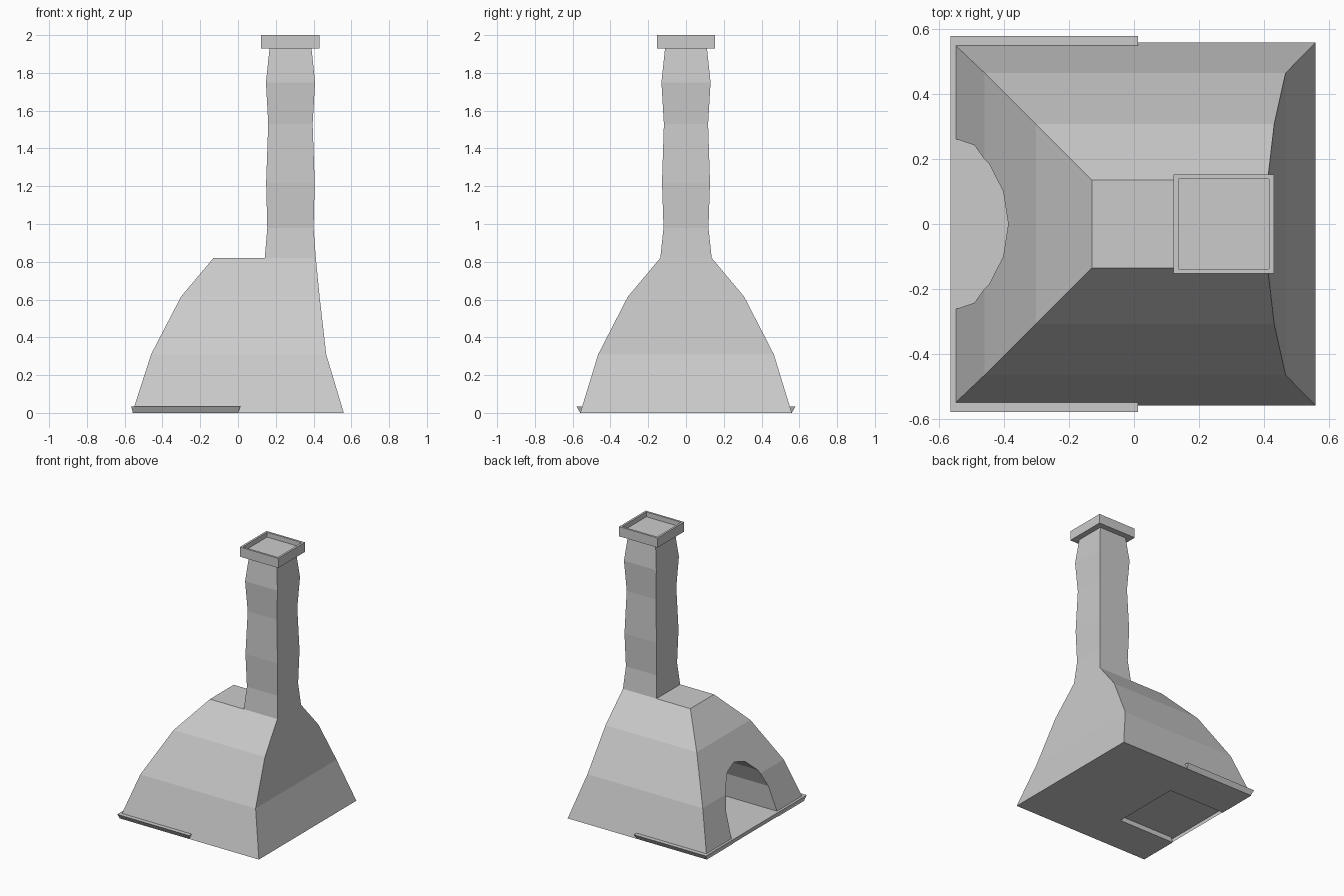
import bpy, bmesh

if "Cube" in bpy.data.objects:
    bpy.data.objects.remove(bpy.data.objects["Cube"])


def finish(name, bm):
    bmesh.ops.recalc_face_normals(bm, faces=bm.faces[:])
    mesh = bpy.data.meshes.new(name)
    bm.to_mesh(mesh)
    bm.free()
    obj = bpy.data.objects.new(name, mesh)
    bpy.context.collection.objects.link(obj)
    return obj


def loft(bm, rings):
    """Skin a stack of rectangles (z, x_min, x_max, half_depth) with closed ends."""
    loops = [[bm.verts.new(p) for p in
              ((a, -h, z), (b, -h, z), (b, h, z), (a, h, z))]
             for z, a, b, h in rings]
    for lo, hi in zip(loops, loops[1:]):
        for i in range(4):
            j = (i + 1) % 4
            bm.faces.new((lo[i], lo[j], hi[j], hi[i]))
    return bm.faces.new(loops[0][::-1]), bm.faces.new(loops[-1])


# Oven body: stepped hood leaning towards the chimney
bm = bmesh.new()
loft(bm, [(0, -0.56, 0.56, 0.56), (0.31, -0.46, 0.467, 0.465),
          (0.615, -0.302, 0.432, 0.308), (0.82, -0.13, 0.412, 0.136)])
body = finish("oven_body", bm)

# Arched mouth cutter, open at the bottom
half = [(0.262, -0.1), (0.262, 0.03), (0.243, 0.21), (0.187, 0.335), (0.1, 0.42)]
arch = half + [(0, 0.45)] + [(-y, z) for y, z in reversed(half)]
bm = bmesh.new()
face = bm.faces.new([bm.verts.new((-0.8, y, z)) for y, z in arch])
geom = bmesh.ops.extrude_face_region(bm, geom=[face])["geom"]
bmesh.ops.translate(bm, vec=(0.7, 0, 0),
                    verts=[g for g in geom if isinstance(g, bmesh.types.BMVert)])
cutter = finish("mouth_cutter", bm)
cutter.hide_render = True

mod = body.modifiers.new("mouth", "BOOLEAN")
mod.operation = "DIFFERENCE"
mod.solver = "EXACT"
mod.object = cutter
bpy.context.view_layer.objects.active = body
bpy.ops.object.modifier_apply(modifier=mod.name)
bpy.data.objects.remove(cutter)

# Hearth slab: flared skirt with a top, open underneath
bm = bmesh.new()
bottom, top = loft(bm, [(0, -0.556, 0.0, 0.56), (0.035, -0.566, 0.013, 0.58)])
bmesh.ops.delete(bm, geom=[bottom], context="FACES_ONLY")
finish("hearth_slab", bm)

# Wavy chimney
bm = bmesh.new()
loft(bm, [(0.82, 0.142, 0.412, 0.136), (0.98, 0.155, 0.4, 0.119),
          (1.22, 0.149, 0.406, 0.127), (1.53, 0.16, 0.395, 0.117),
          (1.75, 0.148, 0.408, 0.13), (1.94, 0.168, 0.388, 0.11)])
finish("chimney", bm)

# Chimney cap with a recessed top
bm = bmesh.new()
bottom, top = loft(bm, [(1.93, 0.122, 0.431, 0.153), (2.0, 0.122, 0.431, 0.153)])
bm.normal_update()
bmesh.ops.inset_region(bm, faces=[top], thickness=0.021)
geom = bmesh.ops.extrude_face_region(bm, geom=[top])["geom"]
bmesh.ops.translate(bm, vec=(0, 0, -0.035),
                    verts=[g for g in geom if isinstance(g, bmesh.types.BMVert)])
if top.is_valid:
    bmesh.ops.delete(bm, geom=[top], context="FACES_ONLY")
finish("chimney_cap", bm)
